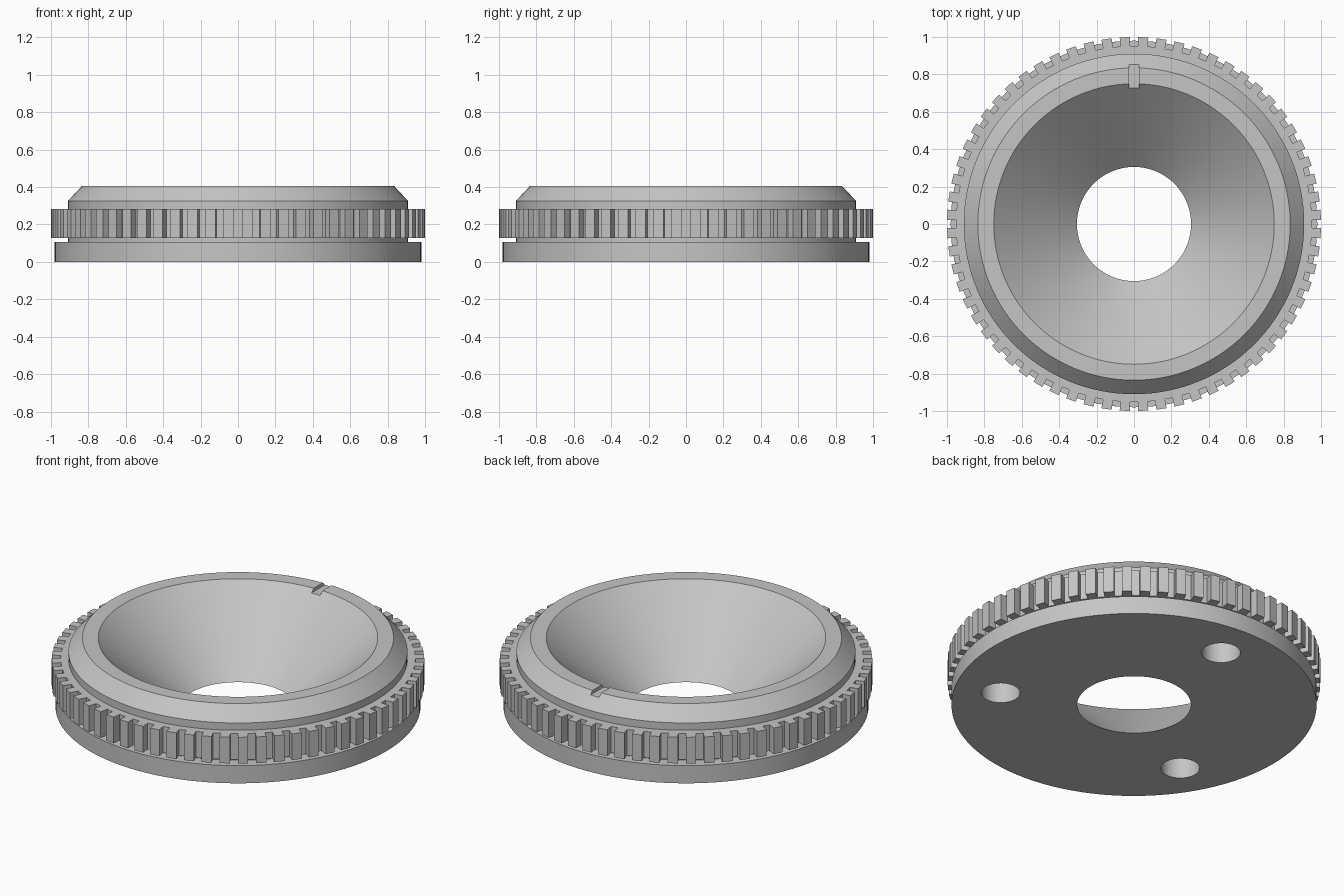
import bpy, bmesh
from math import sin, cos, pi, radians
from mathutils import Matrix

cube = bpy.data.objects.get("Cube")
if cube:
    bpy.data.objects.remove(cube, do_unlink=True)

# Plain grey for the whole part
GREY = (0.56, 0.56, 0.56, 1)
mat = bpy.data.materials.new("plain_grey")
mat.use_nodes = True
mat.diffuse_color = GREY
mat.node_tree.nodes["Principled BSDF"].inputs["Base Color"].default_value = GREY


def make_object(name, bm):
    bmesh.ops.recalc_face_normals(bm, faces=bm.faces)
    mesh = bpy.data.meshes.new(name)
    bm.to_mesh(mesh)
    bm.free()
    mesh.materials.append(mat)
    obj = bpy.data.objects.new(name, mesh)
    bpy.context.collection.objects.link(obj)
    return obj


def select(obj):
    bpy.ops.object.select_all(action='DESELECT')
    obj.select_set(True)
    bpy.context.view_layer.objects.active = obj


def lathe(name, profile, steps):
    """Turn a closed (radius, height) profile around the z axis."""
    bm = bmesh.new()
    rings = [[bm.verts.new((r * cos(2 * pi * i / steps), r * sin(2 * pi * i / steps), z))
              for r, z in profile] for i in range(steps)]
    n = len(profile)
    for i in range(steps):
        a, b = rings[i], rings[(i + 1) % steps]
        for j in range(n):
            k = (j + 1) % n
            bm.faces.new((a[j], b[j], b[k], a[k]))
    return make_object(name, bm)


# Ring body: flange, neck, bevelled shoulder, flat rim and funnel
ring_body = lathe("ring_body", [
    (0.305, 0), (0.98, 0), (0.98, 0.105), (0.91, 0.105),
    (0.91, 0.325), (0.835, 0.405), (0.75, 0.405)], 128)

# Cutters: three blind mounting holes and the index notch on the rim
bm = bmesh.new()
for angle in (90, 210, 330):
    a = radians(angle)
    bmesh.ops.create_cone(bm, cap_ends=True, segments=48, radius1=0.104, radius2=0.104, depth=0.4,
                          matrix=Matrix.Translation((0.727 * cos(a), 0.727 * sin(a), 0)))
bmesh.ops.create_cube(bm, size=1, matrix=Matrix.Translation((0, 0.8, 0.435))
                      @ Matrix.Diagonal((0.056, 0.3, 0.1, 1)))
cutter = make_object("hole_and_notch_cutter", bm)
cutter.hide_render = True

cut = ring_body.modifiers.new("holes_and_notch", 'BOOLEAN')
cut.operation = 'DIFFERENCE'
cut.solver = 'EXACT'
cut.object = cutter
select(ring_body)
bpy.ops.object.modifier_apply(modifier=cut.name)
bpy.data.objects.remove(cutter, do_unlink=True)

# Grip ring: square teeth around the neck
TEETH, ROOT, TIP, INNER = 64, 0.952, 1.0, 0.9
LOW, HIGH = 0.127, 0.282
outline = []
for t in range(TEETH):
    start = 2 * pi * t / TEETH
    gap = 0.0215
    end = start + 2 * pi / TEETH
    outline += [(ROOT, start + gap), (TIP, start + gap), (TIP, end - gap), (ROOT, end - gap)]

bm = bmesh.new()
columns = []
for r, a in outline:
    columns.append([bm.verts.new((q * cos(a), q * sin(a), z))
                    for q, z in ((INNER, LOW), (ROOT, LOW), (ROOT, HIGH), (INNER, HIGH))]
                   + ([bm.verts.new((r * cos(a), r * sin(a), z)) for z in (LOW, HIGH)]
                      if r == TIP else []))
for t in range(TEETH):
    a, c, d, b = columns[4 * t:4 * t + 4]
    nxt = columns[(4 * t + 4) % len(columns)]
    # Tooth: sides, tip, top and bottom, built on the shared root columns
    bm.faces.new((a[1], c[4], c[5], a[2]))
    bm.faces.new((c[4], d[4], d[5], c[5]))
    bm.faces.new((d[4], b[1], b[2], d[5]))
    bm.faces.new((a[2], c[5], d[5], b[2]))
    bm.faces.new((a[1], b[1], d[4], c[4]))
    # Band under the tooth and the open groove beside it
    for p, q in ((a, b), (b, nxt)):
        bm.faces.new((p[0], q[0], q[1], p[1]))
        bm.faces.new((p[2], q[2], q[3], p[3]))
        bm.faces.new((p[3], q[3], q[0], p[0]))
    bm.faces.new((b[1], nxt[1], nxt[2], b[2]))
bmesh.ops.delete(bm, geom=[v for v in bm.verts if not v.link_faces], context='VERTS')
grip_ring = make_object("grip_ring", bm)

# Smooth turned surfaces, crisp edges
select(ring_body)
bpy.ops.object.shade_smooth_by_angle(angle=radians(25))
